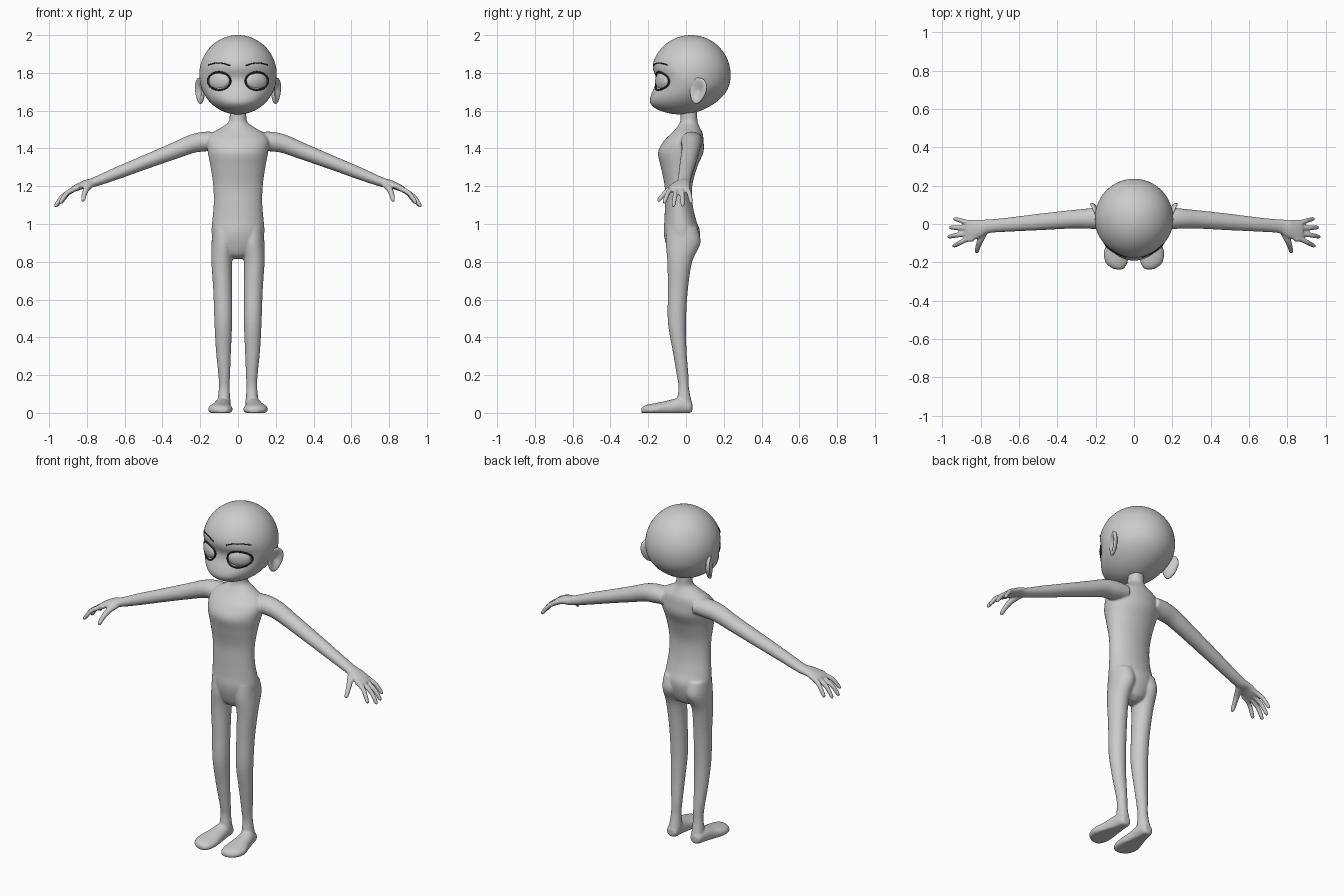
import bpy, bmesh, math
from mathutils import Vector, Matrix
from mathutils.bvhtree import BVHTree

if "Cube" in bpy.data.objects:
    bpy.data.objects.remove(bpy.data.objects["Cube"])


def finish(name, bm, smooth=True):
    bmesh.ops.recalc_face_normals(bm, faces=bm.faces)
    me = bpy.data.meshes.new(name)
    for f in bm.faces:
        f.smooth = smooth
    bm.to_mesh(me)
    ob = bpy.data.objects.new(name, me)
    bpy.context.collection.objects.link(ob)
    return ob


def spline(pts, steps=5):
    """Catmull-Rom through tuples of any length."""
    out = []
    for i in range(len(pts) - 1):
        p = [pts[max(i - 1, 0)], pts[i], pts[i + 1], pts[min(i + 2, len(pts) - 1)]]
        for k in range(steps):
            t = k / steps
            out.append([0.5 * (2 * b + (c - a) * t + (2 * a - 5 * b + 4 * c - d) * t * t
                               + (3 * b - a - 3 * c + d) * t ** 3) for a, b, c, d in zip(*p)])
    return out + [list(pts[-1])]


def tube(bm, pts, side, axis=None, mirror=1, n=28, floor=False):
    """Elliptical sections (x, y, z, radius along side, other radius)."""
    pts = spline(pts)
    rings = []
    for i, (x, y, z, a, b) in enumerate(pts):
        t = Vector(axis) if axis else (Vector(pts[min(i + 1, len(pts) - 1)][:3])
                                       - Vector(pts[max(i - 1, 0)][:3])).normalized()
        u = Vector(side)
        u = (u - t * u.dot(t)).normalized()
        v = t.cross(u)
        ring = []
        for k in range(n):
            ang = 2 * math.pi * k / n
            p = Vector((x, y, z)) + u * a * math.cos(ang) + v * b * math.sin(ang)
            if floor:
                p.z = max(p.z, 0)
            ring.append(bm.verts.new((p.x * mirror, p.y, p.z)))
        rings.append(ring)
    for r, q in zip(rings, rings[1:]):
        for k in range(n):
            bm.faces.new((r[k], r[(k + 1) % n], q[(k + 1) % n], q[k]))
    bm.faces.new(rings[0])
    bm.faces.new(rings[-1])


# Body: overlapping volumes fused by a voxel remesh
X, Y, Z = (1, 0, 0), (0, 1, 0), (0, 0, 1)
bm = bmesh.new()
torso = [(.815, -.02, .03, .03), (.84, -.02, .08, .065), (.9, -.02, .128, .088),
         (.96, -.022, .14, .096), (1.02, -.03, .136, .084), (1.1, -.038, .129, .074),
         (1.2, -.04, .131, .073), (1.3, -.037, .145, .096), (1.38, -.028, .16, .12),
         (1.44, -.012, .165, .105), (1.48, .005, .14, .083), (1.51, .012, .09, .062),
         (1.54, .015, .05, .047), (1.58, .015, .044, .044), (1.66, .015, .044, .044)]
tube(bm, [(0, cy, z, rx, ry) for z, cy, rx, ry in torso], X, Z, n=40)

leg = [(.075, -.02, .98, .06, .08), (.077, -.015, .9, .063, .092), (.086, -.033, .8, .055, .066),
       (.081, -.043, .65, .05, .053), (.078, -.048, .48, .047, .048), (.077, -.034, .33, .04, .037),
       (.073, -.018, .2, .031, .031), (.073, -.012, .13, .029, .028), (.075, -.01, .05, .036, .042)]
foot = [(.078, .034, .03, .018, .018), (.078, .02, .03, .034, .034), (.082, -.03, .035, .043, .045),
        (.088, -.09, .025, .052, .042), (.093, -.15, .02, .065, .034), (.091, -.2, .016, .058, .029),
        (.084, -.228, .014, .036, .02), (.08, -.237, .012, .018, .01)]
arm = [(.1, .03, 1.44, .06, .045), (.17, .03, 1.437, .058, .052), (.24, .028, 1.425, .053, .049),
       (.33, .024, 1.39, .048, .044), (.5, .01, 1.324, .043, .037), (.65, -.003, 1.265, .037, .032),
       (.76, -.012, 1.222, .036, .025), (.81, -.022, 1.211, .047, .021),
       (.86, -.036, 1.19, .056, .017), (.88, -.037, 1.18, .05, .012)]
# Fingers: base y, tip (x, y, z)
fingers = [(.008, .94, .026, 1.108), (-.022, .962, -.018, 1.092),
           (-.052, .97, -.066, 1.09), (-.08, .945, -.113, 1.108)]
thumb = [(.775, -.03, 1.213, .02, .017), (.802, -.085, 1.185, .017, .016),
         (.815, -.122, 1.152, .014, .013), (.82, -.143, 1.128, .012, .011),
         (.822, -.15, 1.12, .006, .006)]
for s in (1, -1):
    tube(bm, leg, X, Z, s)
    tube(bm, foot, X, Y, s, floor=True)
    tube(bm, arm, Y, None, s)
    tube(bm, thumb, X, None, s, n=16)
    for y0, x, y, z in fingers:
        tube(bm, [(.84, y0, 1.198, .014, .014), (.87, y0, 1.183, .014, .014),
                  (x - .04, (y0 + y) / 2, z + .055, .013, .013), (x - .008, y, z + .012, .011, .011),
                  (x, y, z, .006, .006)], Y, None, s, n=16)
body = finish("body", bm)
m = body.modifiers.new("fuse", 'REMESH')
m.mode = 'VOXEL'
m.voxel_size = .0052
m.use_smooth_shade = True
m = body.modifiers.new("soften", 'SMOOTH')
m.factor = .5
m.iterations = 8

# Head: sphere with forward jaw and sunken eye band
bm = bmesh.new()
bmesh.ops.create_uvsphere(bm, u_segments=64, v_segments=48, radius=1)
for v in bm.verts:
    ny = v.co.y
    p = Vector((v.co.x * .205, .026 + ny * .21, 1.79 + v.co.z * .21))
    t = min(max((1.74 - p.z) / .14, 0), 1)
    p.y -= .085 * t * t * (3 - 2 * t) * min(max(.65 - .5 * ny, 0), 1)
    front = min(max(-ny * 1.5 - .3, 0), 1)
    p.y += .025 * front * math.exp(-((p.z - 1.77) / .045) ** 2)
    v.co = p
tree = BVHTree.FromBMesh(bm)
finish("head", bm)

dark = bpy.data.materials.new("dark")
dark.diffuse_color = (.02, .02, .02, 1)
dark.use_nodes = True
dark.node_tree.nodes["Principled BSDF"].inputs["Base Color"].default_value = dark.diffuse_color


def face_line(name, xz, depth, closed):
    """Thin dark strand laid on the face surface."""
    cu = bpy.data.curves.new(name, 'CURVE')
    cu.dimensions = '3D'
    cu.bevel_depth = depth
    cu.bevel_resolution = 2
    cu.use_fill_caps = True
    sp = cu.splines.new('POLY')
    sp.points.add(len(xz) - 1)
    sp.use_cyclic_u = closed
    for pt, (x, z) in zip(sp.points, xz):
        hit = tree.ray_cast(Vector((x, -1, z)), Vector(Y))[0]
        pt.co = (x, hit.y - .002, z, 1)
    cu.materials.append(dark)
    bpy.context.collection.objects.link(bpy.data.objects.new(name, cu))


for s, tag in ((1, "left"), (-1, "right")):
    # Eye and lash rim
    bm = bmesh.new()
    bmesh.ops.create_uvsphere(bm, u_segments=32, v_segments=20, radius=1)
    bm.transform(Matrix.Translation((s * .099, -.127, 1.757)) @ Matrix.Rotation(s * .5, 4, 'Z')
                 @ Matrix.Diagonal((.062, .024, .046, 1)))
    finish("eye_" + tag, bm)
    face_line("eye_rim_" + tag,
              [(s * (.1 + .06 * math.cos(a)), 1.757 + .047 * math.sin(a))
               for a in (2 * math.pi * k / 40 for k in range(40))], .005, True)
    # Brow
    face_line("brow_" + tag,
              [(s * (.042 + .115 * t), 1.838 + .05 * t * (1 - t) + .004 * t)
               for t in (k / 12 for k in range(13))], .003, False)
    # Ear: dished flattened sphere, back edge flared out
    bm = bmesh.new()
    bmesh.ops.create_uvsphere(bm, u_segments=32, v_segments=24, radius=1)
    for v in bm.verts:
        x, y, z = v.co
        if x > 0:
            x *= 1 - 1.5 * (1 - min(math.hypot(y, z), 1)) ** .7
        v.co = (x, y * (1 + .22 * z), z)
    bm.transform(Matrix.Diagonal((s, 1, 1, 1)) @ Matrix.Translation((.203, .063, 1.705))
                 @ Matrix.Rotation(-.42, 4, 'Z') @ Matrix.Rotation(-.2, 4, 'X')
                 @ Matrix.Diagonal((.022, .047, .07, 1)))
    finish("ear_" + tag, bm)
